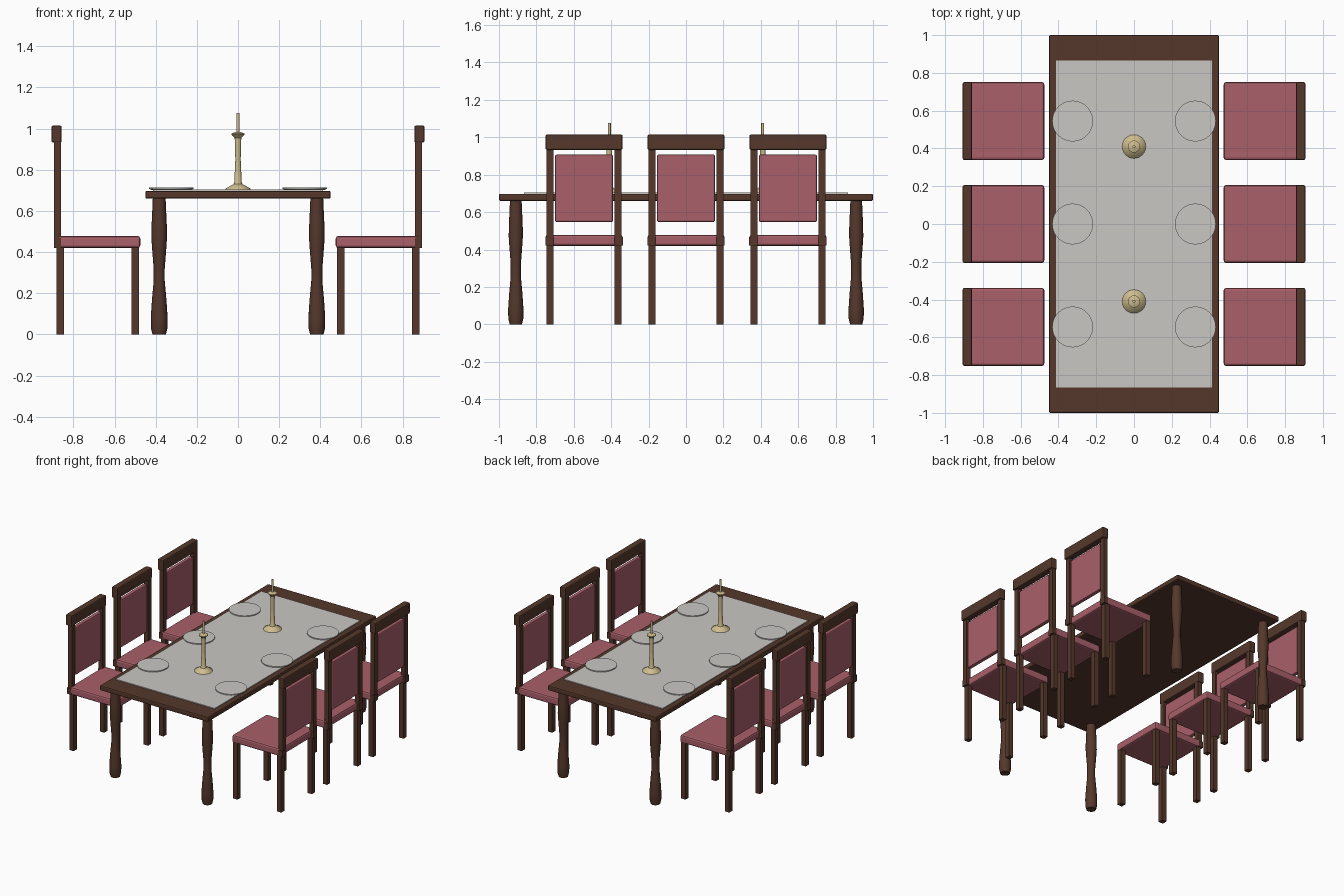
import bpy, bmesh, math
from mathutils import Matrix, Vector

cube = bpy.data.objects.get("Cube")
if cube:
    bpy.data.objects.remove(cube, do_unlink=True)


def material(name, rgb):
    m = bpy.data.materials.new(name)
    m.use_nodes = True
    m.diffuse_color = (*rgb, 1)
    node = next(n for n in m.node_tree.nodes if n.type == 'BSDF_PRINCIPLED')
    node.inputs["Base Color"].default_value = (*rgb, 1)
    return m


WOOD = material("dark_wood", (0.09, 0.039, 0.024))
ROSE = material("rose_fabric", (0.40, 0.115, 0.142))
LINEN = material("pale_linen", (0.585, 0.572, 0.55))
BRASS = material("pale_brass", (0.62, 0.51, 0.27))


def finish(name, bm, mat, smooth=False):
    bmesh.ops.recalc_face_normals(bm, faces=bm.faces)
    mesh = bpy.data.meshes.new(name)
    bm.to_mesh(mesh)
    bm.free()
    mesh.materials.append(mat)
    obj = bpy.data.objects.new(name, mesh)
    bpy.context.collection.objects.link(obj)
    if smooth:
        bpy.ops.object.select_all(action='DESELECT')
        obj.select_set(True)
        bpy.context.view_layer.objects.active = obj
        bpy.ops.object.shade_smooth_by_angle(angle=math.radians(35))
    return obj


def box(name, x, y, z, mat, bevel=0):
    """Box from (low, high) ranges on each axis, with optional rounded edges."""
    lo, hi = (Vector(v) for v in zip(x, y, z))
    bm = bmesh.new()
    bmesh.ops.create_cube(bm, size=1, matrix=Matrix.Translation((lo + hi) / 2)
                          @ Matrix.Diagonal((*(hi - lo), 1)))
    if bevel:
        bmesh.ops.bevel(bm, geom=bm.edges[:], offset=bevel, segments=2,
                        profile=0.5, affect='EDGES')
    return finish(name, bm, mat)


def lathe(name, profile, at, mat, sides=20):
    """Turn a (radius, height) profile around a vertical axis and cap it."""
    bm = bmesh.new()
    rings = []
    for r, z in profile:
        rings.append([bm.verts.new((at[0] + r * math.cos(math.tau * i / sides),
                                    at[1] + r * math.sin(math.tau * i / sides), z))
                      for i in range(sides)])
    for a, b in zip(rings, rings[1:]):
        for i in range(sides):
            j = (i + 1) % sides
            bm.faces.new((a[i], a[j], b[j], b[i]))
    bm.faces.new(rings[0][::-1])
    bm.faces.new(rings[-1])
    return finish(name, bm, mat, smooth=True)


# Table
box("table_top", (-0.45, 0.45), (-1, 1), (0.66, 0.698), WOOD, 0.008)
box("tablecloth", (-0.412, 0.412), (-0.865, 0.865), (0.697, 0.704), LINEN)
LEG = [(0.033, 0), (0.040, 0.03), (0.041, 0.08), (0.035, 0.17), (0.027, 0.26),
       (0.027, 0.32), (0.034, 0.41), (0.038, 0.47), (0.037, 0.53), (0.031, 0.665)]
for sx in (-1, 1):
    for sy in (-1, 1):
        lathe("table_leg", LEG, (sx * 0.383, sy * 0.91), WOOD)

# Place settings
ROWS = (-0.545, 0, 0.545)
for sx in (-1, 1):
    for y in ROWS:
        lathe("plate", [(0.095, 0.702), (0.108, 0.707), (0.108, 0.714)],
              (sx * 0.325, y), LINEN, 40)

# Candlesticks
STICK = [(0.063, 0.703), (0.060, 0.709), (0.022, 0.73), (0.018, 0.74),
         (0.013, 0.85), (0.016, 0.955), (0.032, 0.971), (0.032, 0.976),
         (0.010, 0.984)]
for y in (-0.41, 0.41):
    lathe("candlestick", STICK, (0, y), BRASS, 24)
    lathe("candle", [(0.008, 0.98), (0.008, 1.077)], (0, y), BRASS, 16)


# Chairs, with the backs on the outer sides
def chair(side, cy):
    def part(name, x, y, z, mat, bevel=0):
        xs = sorted(side * v for v in x)
        box(name, xs, [cy + v for v in y], z, mat, bevel)

    part("chair_seat", (0.475, 0.876), (-0.206, 0.206), (0.42, 0.478), ROSE, 0.012)
    part("chair_backrest", (0.862, 0.892), (-0.155, 0.155), (0.548, 0.907), ROSE, 0.007)
    part("chair_crest", (0.857, 0.907), (-0.206, 0.206), (0.933, 1.015), WOOD, 0.008)
    for s in (-1, 1):
        y = sorted((s * 0.163, s * 0.2))
        part("chair_front_leg", (0.48, 0.517), y, (0, 0.425), WOOD)
        part("chair_rear_leg", (0.845, 0.881), y, (0, 0.425), WOOD)
        part("chair_post", (0.86, 0.894), y, (0.42, 0.94), WOOD)
        part("chair_post_foot", (0.861, 0.895), sorted((s * 0.161, s * 0.207)),
             (0.422, 0.468), WOOD)


for side in (-1, 1):
    for cy in ROWS:
        chair(side, cy)
